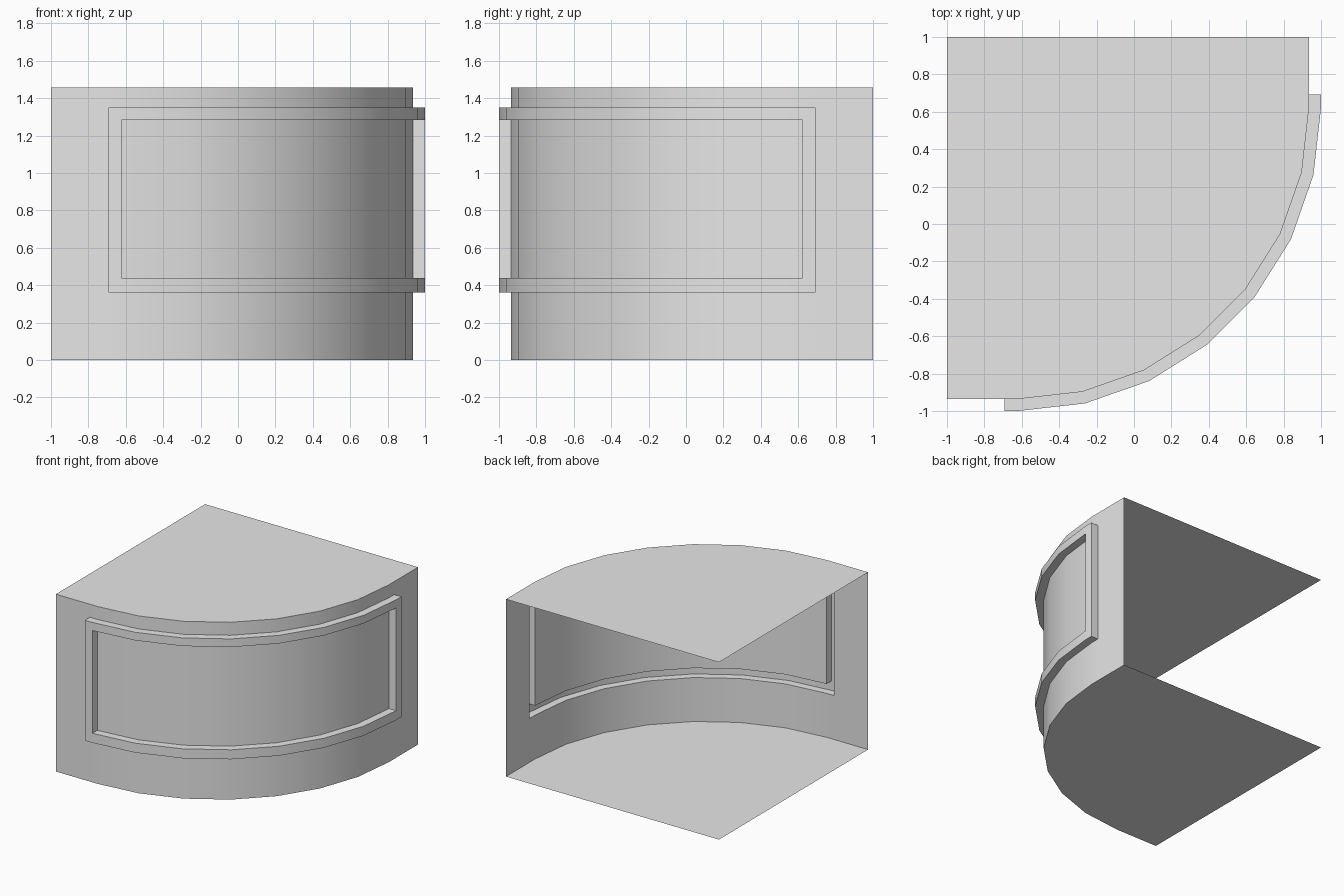
import bpy, bmesh, math
from mathutils import Vector

cube = bpy.data.objects.get("Cube")
if cube:
    bpy.data.objects.remove(cube, do_unlink=True)

FACE = 0.936      # distance of the flat wall ends from the centre
BEND = 0.623      # arc centre is (-BEND, BEND)
TRIM = 0.692      # outer end of the moulding
RADIUS = FACE + BEND
DEPTH = 0.064     # how far the moulding stands out
HEIGHT = 1.457
SEGMENTS = 7
LEVELS = [0, 0.361, 0.439, 1.283, 1.35, HEIGHT]

grey = bpy.data.materials.new("plain grey")
grey.use_nodes = True
grey.diffuse_color = (0.8, 0.8, 0.8, 1)
grey.node_tree.nodes["Principled BSDF"].inputs["Base Color"].default_value = (0.8, 0.8, 0.8, 1)


def add_object(name, bm):
    mesh = bpy.data.meshes.new(name)
    bm.to_mesh(mesh)
    bm.free()
    mesh.materials.append(grey)
    obj = bpy.data.objects.new(name, mesh)
    bpy.context.collection.objects.link(obj)
    return obj


# Plan of the wall: flat end, quarter arc, flat end
arc = []
for i in range(SEGMENTS + 1):
    a = math.pi / 2 * i / SEGMENTS
    arc.append((-BEND + RADIUS * math.sin(a), BEND - RADIUS * math.cos(a)))
plan = [(-1, -FACE), (-TRIM, -FACE)] + arc + [(FACE, TRIM), (FACE, 1)]

# Curved wall, a single sheet open at the back
bm = bmesh.new()
rows = [[bm.verts.new((x, y, z)) for x, y in plan] for z in LEVELS]
columns = len(plan) - 1
moulding = []
for r in range(len(LEVELS) - 1):
    for c in range(columns):
        face = bm.faces.new((rows[r][c], rows[r][c + 1], rows[r + 1][c + 1], rows[r + 1][c]))
        inside = 1 <= r <= 3 and 1 <= c <= columns - 2
        border = r in (1, 3) or c in (1, columns - 2)
        if inside and border:
            moulding.append(face)

# Raised rectangular moulding, hollow behind
result = bmesh.ops.extrude_face_region(bm, geom=moulding)
leftover = [f for f in moulding if f.is_valid]
if leftover:
    bmesh.ops.delete(bm, geom=leftover, context='FACES')
for v in result["geom"]:
    if isinstance(v, bmesh.types.BMVert):
        out = Vector((max(v.co.x + BEND, 0), min(v.co.y - BEND, 0), 0))
        v.co += out.normalized() * DEPTH
wall = add_object("curved_wall_with_moulding", bm)

# Flat top and bottom panels
for name, z in (("bottom_panel", 0), ("top_panel", HEIGHT)):
    bm = bmesh.new()
    outline = plan + [(-1, 1)]
    if z == 0:
        outline = outline[::-1]
    bm.faces.new([bm.verts.new((x, y, z)) for x, y in outline])
    add_object(name, bm)

# Smooth the curve and keep the moulding edges sharp
bpy.ops.object.select_all(action='DESELECT')
wall.select_set(True)
bpy.context.view_layer.objects.active = wall
bpy.ops.object.shade_smooth_by_angle(angle=math.radians(30))
